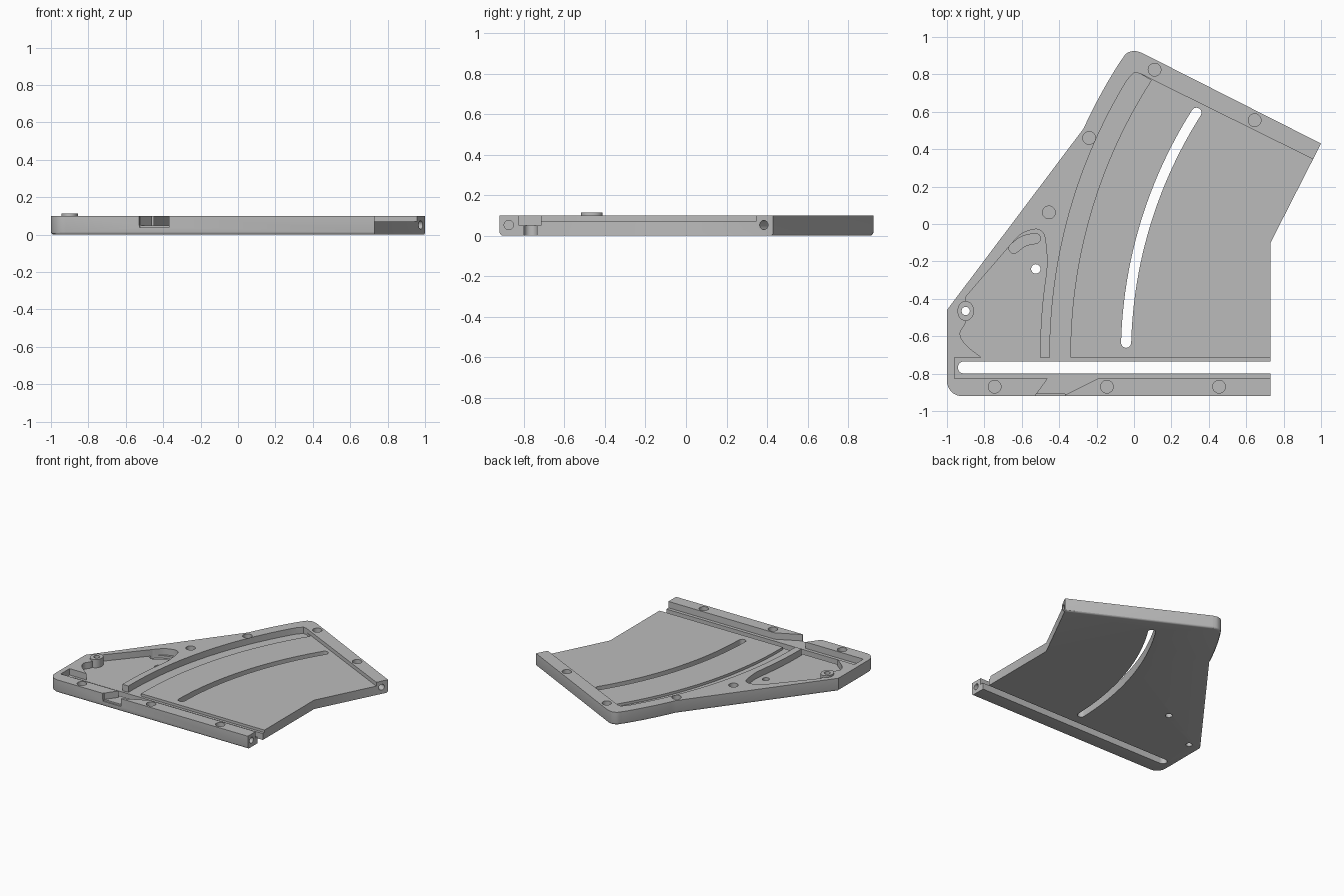
import bpy, bmesh, math
from mathutils import Vector

if "Cube" in bpy.data.objects:
    bpy.data.objects.remove(bpy.data.objects["Cube"], do_unlink=True)

H, FLOOR, SHEET = 0.1, 0.05, 0.07
CX, CY = 2.37, -0.7          # shared centre of all the long arcs

grey = bpy.data.materials.new("plain grey")
grey.use_nodes = True
colour = (0.5, 0.5, 0.5, 1)
grey.diffuse_color = colour
grey.node_tree.nodes["Principled BSDF"].inputs["Base Color"].default_value = colour


def make(name, bm):
    bmesh.ops.recalc_face_normals(bm, faces=bm.faces)
    mesh = bpy.data.meshes.new(name)
    bm.to_mesh(mesh)
    bm.free()
    mesh.materials.append(grey)
    ob = bpy.data.objects.new(name, mesh)
    bpy.context.collection.objects.link(ob)
    return ob


def prism_bm(points, z0, z1):
    bm = bmesh.new()
    face = bm.faces.new([bm.verts.new((x, y, z0)) for x, y in points])
    top = bmesh.ops.extrude_face_region(bm, geom=[face])["geom"]
    bmesh.ops.translate(bm, vec=(0, 0, z1 - z0),
                        verts=[v for v in top if isinstance(v, bmesh.types.BMVert)])
    return bm


def arc(radius, y0, y1, n=24):
    """Points on a long arc, running from height y0 to y1."""
    a0, a1 = (math.asin((y - CY) / radius) for y in (y0, y1))
    angles = [a0 + (a1 - a0) * i / n for i in range(n + 1)]
    return [(CX - radius * math.cos(a), CY + radius * math.sin(a)) for a in angles]


def ellipse(x, y, rx, ry=None, n=32):
    ry = ry or rx
    return [(x + rx * math.cos(math.tau * i / n), y + ry * math.sin(math.tau * i / n))
            for i in range(n)]


def slot(path, r, n=10):
    """Outline of a round-ended slot along a path."""
    pts = [Vector(p) for p in path]
    outline = []
    for run in (pts, pts[::-1]):
        for i, p in enumerate(run):
            d = (run[min(i + 1, len(run) - 1)] - run[max(i - 1, 0)]).normalized()
            side = Vector((-d.y, d.x))
            outline.append(p + side * r)
        for k in range(1, n):
            a = math.pi * k / n
            outline.append(run[-1] + (side * math.cos(a) + d * math.sin(a)) * r)
    return [tuple(p) for p in outline]


def smooth(points, n=5):
    """Soft curve through the given points."""
    p = [Vector(q) for q in points]
    p = [p[0]] + p + [p[-1]]
    out = []
    for i in range(1, len(p) - 2):
        a, b, c, d = p[i - 1:i + 3]
        for k in range(n):
            t = k / n
            out.append(tuple(0.5 * (2 * b + (c - a) * t + (2*a - 5*b + 4*c - d) * t**2
                                    + (3*b - a - 3*c + d) * t**3)))
    return out + [tuple(p[-1])]


def cut(ob, cutter):
    cutter.hide_render = True
    mod = ob.modifiers.new("cut", "BOOLEAN")
    mod.operation, mod.solver, mod.object = "DIFFERENCE", "EXACT", cutter
    bpy.context.view_layer.objects.active = ob
    bpy.ops.object.modifier_apply(modifier=mod.name)
    bpy.data.objects.remove(cutter, do_unlink=True)


def cut_prism(ob, points, z0, z1=0.2):
    cut(ob, make("cutter", prism_bm(points, z0, z1)))


def drill(ob, start, direction, r, depth):
    """Round hole bored sideways into an end face."""
    d = Vector(direction).normalized()
    bm = bmesh.new()
    bmesh.ops.create_cone(bm, cap_ends=True, segments=24, radius1=r, radius2=r, depth=depth)
    bm.transform(d.to_track_quat("Z", "Y").to_matrix().to_4x4())
    bmesh.ops.translate(bm, verts=bm.verts, vec=start)
    cut(ob, make("drill", bm))


# Base plate with a rounded underside edge, except on the open right side
corner = [(-0.92 + 0.08 * math.cos(a), -0.84 + 0.08 * math.sin(a))
          for a in (math.pi + math.pi / 2 * i / 8 for i in range(9))]
outline = (corner + [(0.73, -0.92), (0.73, -0.1), (1, 0.43)]
           + smooth([(0.04, 0.916), (0, 0.925), (-0.04, 0.912), (-0.065, 0.88)])
           + arc(2.904, 0.86, 0.51, 10) + [(-1, -0.46)])
bm = prism_bm(outline, 0, H)
under = [e for e in bm.edges if all(v.co.z < 0.01 for v in e.verts)
         and (e.verts[0].co.x + e.verts[1].co.x) / 2 < 0.7]
bmesh.ops.bevel(bm, geom=under, offset=0.015, segments=3, profile=0.5, affect="EDGES")
plate = make("base_plate", bm)

# Wide recess holding the sheet floor
rim = [(0, 0.81), (0.03, 0.805), (0.96, 0.345), (1.2, 0.226)]
cut_prism(plate, arc(2.82, -0.73, 0.77) + rim + [(1.2, -0.73)], SHEET)

# Deeper curved channel beside the sheet
cut_prism(plate, arc(2.82, -0.73, 0.77) + rim[:2] + arc(2.71, 0.768, -0.73), FLOOR)

# Straight trough along the front
cut_prism(plate, [(-0.96, -0.825), (0.9, -0.825), (0.9, -0.715), (-0.96, -0.715)], FLOOR)

# Side pocket
pocket = (arc(2.872, -0.73, -0.28, 10)
          + smooth([(-0.463, -0.2), (-0.475, -0.08), (-0.492, -0.042), (-0.53, -0.028),
                    (-0.6, -0.052), (-0.65, -0.1)])
          + smooth([(-0.9, -0.39), (-0.905, -0.42), (-0.945, -0.465), (-0.9, -0.52),
                    (-0.93, -0.585), (-0.9, -0.645), (-0.82, -0.71)]) + [(-0.8, -0.73)])
cut_prism(plate, pocket, FLOOR)

# Front notch with a lowered lip
cut_prism(plate, [(-0.537, -0.93), (-0.453, -0.815), (-0.17, -0.815),
                  (-0.37, -0.915), (-0.37, -0.93)], FLOOR)
cut_prism(plate, [(-0.53, -0.95), (-0.37, -0.95), (-0.37, -0.91), (-0.525, -0.91)], 0.038)

# Through slots, blind curved slot and pin hole
cut_prism(plate, slot([(-0.91, -0.767), (0.9, -0.767)], 0.032), -0.1)
cut_prism(plate, slot(arc(2.413, -0.635, 0.595), 0.027), -0.1)
cut_prism(plate, slot(smooth([(-0.642, -0.13), (-0.59, -0.092), (-0.527, -0.077)]), 0.027), 0.03)
cut_prism(plate, ellipse(-0.525, -0.24, 0.025), -0.1)
cut_prism(plate, ellipse(-0.9, -0.465, 0.022), -0.1)

# Round sockets in the rim
for x, y in [(0.11, 0.825), (0.645, 0.555), (-0.24, 0.46), (-0.455, 0.062),
             (-0.745, -0.87), (-0.145, -0.87), (0.455, -0.87)]:
    cut_prism(plate, ellipse(x, y, 0.034), 0.05)

# Bores in the two rail ends
drill(plate, (0.73, -0.875, 0.052), (1, 0, 0), 0.023, 0.2)
drill(plate, (0.975, 0.385, 0.052), (0.89, -0.45, 0), 0.023, 0.2)

# Pivot post standing in the pocket
post = make("pivot_post", prism_bm(ellipse(-0.9, -0.465, 0.044, 0.053), 0.045, 0.114))
cut_prism(post, ellipse(-0.9, -0.465, 0.022), -0.1)

for ob in (plate, post):
    bpy.ops.object.select_all(action="DESELECT")
    ob.select_set(True)
    bpy.context.view_layer.objects.active = ob
    bpy.ops.object.shade_smooth_by_angle(angle=math.radians(30))
